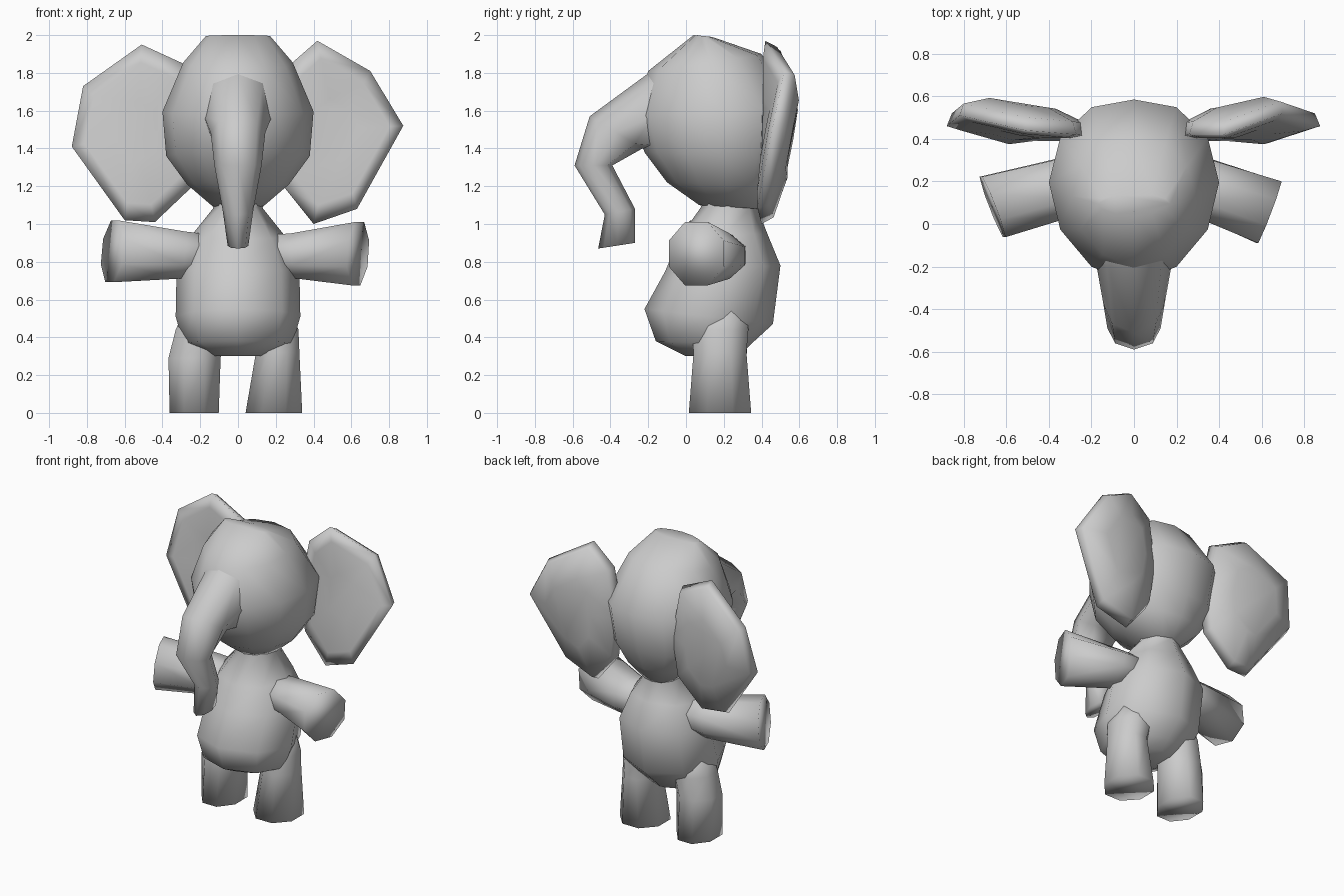
import bpy, bmesh, math
from mathutils import Vector

if "Cube" in bpy.data.objects:
    bpy.data.objects.remove(bpy.data.objects["Cube"])


def finish(name, rings):
    """Skin a list of equal-sized point rings into a closed, smooth object."""
    bm = bmesh.new()
    loops = [[bm.verts.new(p) for p in r] for r in rings]
    n = len(loops[0])
    for a, b in zip(loops, loops[1:]):
        for i in range(n):
            j = (i + 1) % n
            bm.faces.new((a[i], a[j], b[j], b[i]))
    bm.faces.new(loops[0])
    bm.faces.new(loops[-1])
    bmesh.ops.recalc_face_normals(bm, faces=bm.faces[:])
    mesh = bpy.data.meshes.new(name)
    bm.to_mesh(mesh)
    bm.free()
    ob = bpy.data.objects.new(name, mesh)
    bpy.context.collection.objects.link(ob)
    bpy.ops.object.select_all(action='DESELECT')
    ob.select_set(True)
    bpy.context.view_layer.objects.active = ob
    bpy.ops.object.shade_smooth_by_angle(angle=math.radians(120))
    return ob


def ring(c, a, b, n=8, egg=0.0, phase=0.0):
    """Ring around c with half axes a, b; egg moves the widest part back."""
    c, a, b = Vector(c), Vector(a), Vector(b)
    k = 1 / math.cos(phase)
    pts = []
    for i in range(n):
        t = 2 * math.pi * i / n + phase
        s = math.sin(t)
        pts.append(c + (a * math.cos(t) + b * s) * k + Vector((0, egg * abs(s), 0)))
    return pts


def side_loft(name, sections, n=8, egg=0.0):
    """Loft of (front y, front z, back y, back z, half width) sections."""
    rings = []
    for y0, z0, y1, z1, w in sections:
        c = (0, (y0 + y1) / 2, (z0 + z1) / 2)
        rings.append(ring(c, (0, (y0 - y1) / 2, (z0 - z1) / 2), (w, 0, 0), n,
                          egg * (y1 - y0)))
    return finish(name, rings)


# Torso with neck
side_loft("torso", [
    (.00, .30, .28, .30, .14), (-.16, .38, .34, .36, .29),
    (-.22, .55, .46, .47, .33), (-.11, .75, .50, .78, .325),
    (-.04, .92, .43, .95, .25), (.08, 1.09, .38, 1.08, .13),
    (.04, 1.2, .40, 1.2, .17)])

# Head, widest toward the ears
side_loft("head", [
    (.04, 2.0, .14, 1.99, .17), (-.20, 1.81, .40, 1.90, .29),
    (-.28, 1.57, .585, 1.62, .40), (-.22, 1.38, .53, 1.34, .38),
    (-.1, 1.22, .47, 1.2, .27), (.07, 1.10, .38, 1.08, .13)], 12, .05)

# Trunk, from inside the head to the tip
side_loft("trunk", [
    (.06, 2.0, .05, 1.30, .24), (-.21, 1.79, -.14, 1.35, .18),
    (-.51, 1.57, -.23, 1.40, .145), (-.59, 1.31, -.39, 1.31, .125),
    (-.43, 1.05, -.27, 1.08, .08), (-.465, .87, -.27, .90, .055)], 8)

# Arms: base, shoulder and hand end
flat = math.pi / 8
finish("right_arm", [
    ring((.12, .20, .84), (0, 0, .10), (.02, .12, 0), phase=flat),
    ring((.31, .175, .83), (-.02, 0, .12), (.03, .135, 0), phase=flat),
    ring((.635, .055, .843), (.01, 0, .168), (.055, .145, 0), phase=flat)])
finish("left_arm", [
    ring((-.12, .20, .84), (0, 0, .10), (-.02, .12, 0), phase=flat),
    ring((-.31, .175, .835), (.02, 0, .125), (-.03, .135, 0), phase=flat),
    ring((-.665, .08, .855), (.015, 0, .163), (-.055, .142, 0), phase=flat)])

# Legs: (centre x, half width, half depth, z)
for name, levels in (
        ("left_leg", [(-.232, .13, .165, 0), (-.23, .138, .14, .29),
                      (-.20, .13, .15, .44), (-.16, .11, .14, .58)]),
        ("right_leg", [(.19, .15, .165, 0), (.21, .115, .14, .32),
                       (.19, .13, .15, .44), (.16, .11, .14, .58)])):
    finish(name, [ring((x, .18, z), (w, 0, 0), (0, d, 0), phase=flat)
                  for x, w, d, z in levels])

# Ears: rim outline (x, y, z), lower edge swept forward, fuller at the back
ears = {
    "right_ear": ((.52, .455, 1.50), [
        (.42, .42, 1.97), (.70, .52, 1.81), (.875, .46, 1.52), (.63, .38, 1.08),
        (.40, .40, 1.0), (.24, .40, 1.20), (.20, .41, 1.5), (.26, .42, 1.83)]),
    "left_ear": ((-.54, .455, 1.48), [
        (-.51, .44, 1.95), (-.82, .51, 1.73), (-.88, .46, 1.41), (-.60, .38, 1.02),
        (-.44, .40, 1.01), (-.24, .40, 1.20), (-.20, .41, 1.5), (-.27, .42, 1.84)])}
for name, (centre, rim) in ears.items():
    c = Vector(centre)

    def inset(s, dy):
        return [c.lerp(Vector(p), s) + Vector((0, dy, 0)) for p in rim]
    finish(name, [inset(.35, -.035), inset(.8, -.02), inset(1, 0),
                  inset(.93, .06), inset(.5, .11)])
